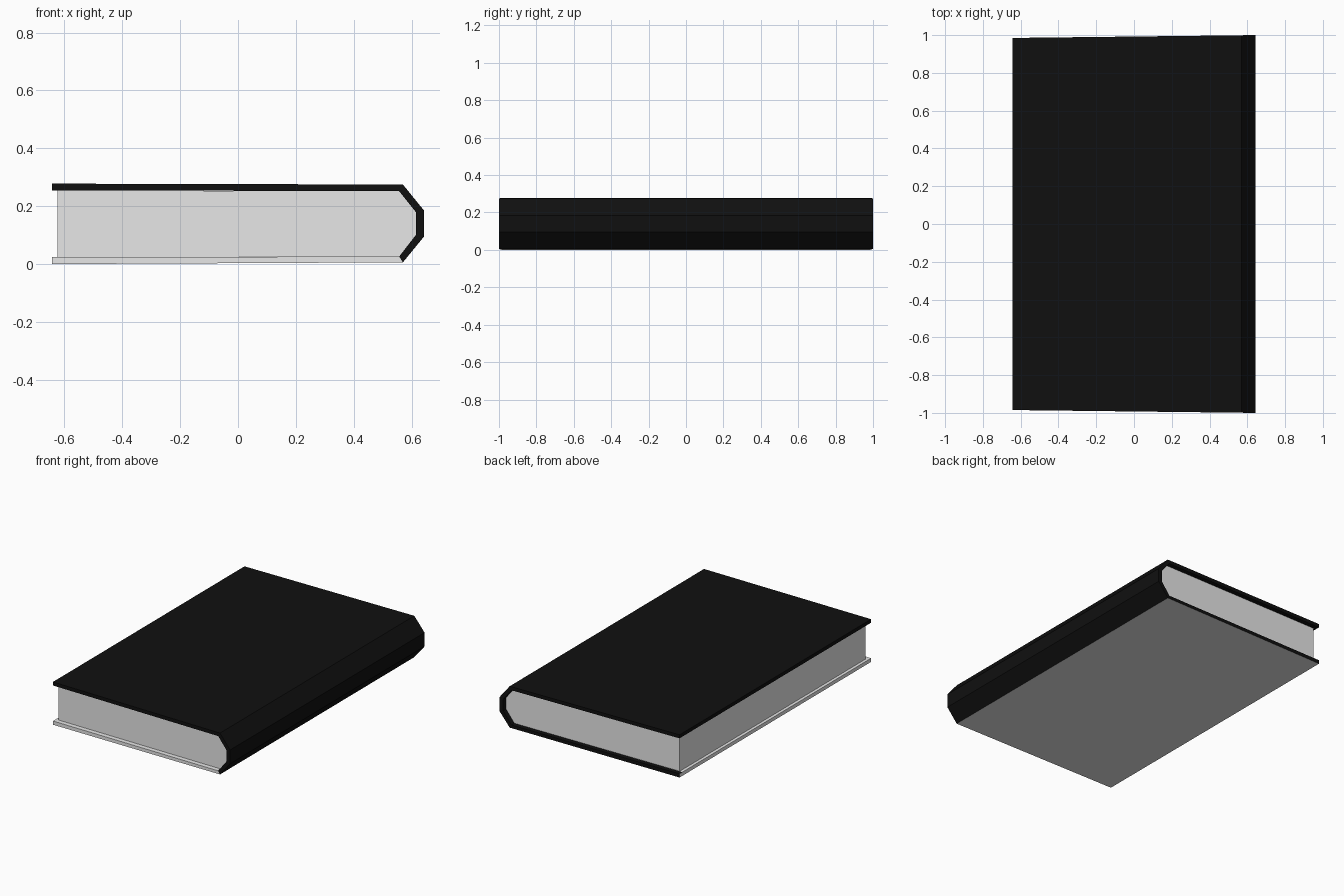
import bpy, bmesh

cube = bpy.data.objects.get("Cube")
if cube:
    bpy.data.objects.remove(cube, do_unlink=True)


def material(name, rgb):
    m = bpy.data.materials.new(name)
    m.use_nodes = True
    col = (*rgb, 1.0)
    m.diffuse_color = col
    m.node_tree.nodes["Principled BSDF"].inputs["Base Color"].default_value = col
    return m


BLACK = material("black_cover", (0.005, 0.005, 0.005))
GREY = material("light_grey_paper", (0.8, 0.8, 0.8))

HALF = 1.0          # half length of the covers
PAGE_HALF = 0.97    # half length of the page block


def flare(x):
    """The book is slightly longer at its spine than at its open edge."""
    return 0.9925 + 0.0117 * x


def prism(name, profile, half, mats, rule=None, cut=None):
    """Extrude an x-z profile along y, optionally splitting it at y = cut."""
    bm = bmesh.new()
    base = bm.faces.new([bm.verts.new((x, -half, z)) for x, z in profile])
    ext = bmesh.ops.extrude_face_region(bm, geom=[base])
    tip = [v for v in ext["geom"] if isinstance(v, bmesh.types.BMVert)]
    bmesh.ops.translate(bm, verts=tip, vec=(0, 2 * half, 0))
    if cut is not None:
        bmesh.ops.bisect_plane(bm, geom=bm.verts[:] + bm.edges[:] + bm.faces[:],
                               plane_co=(0, cut, 0), plane_no=(0, 1, 0))
    bmesh.ops.recalc_face_normals(bm, faces=bm.faces[:])
    if rule:
        for f in bm.faces:
            f.material_index = rule(f)
    for v in bm.verts:
        v.co.y *= flare(v.co.x)
    mesh = bpy.data.meshes.new(name)
    bm.to_mesh(mesh)
    bm.free()
    for m in mats:
        mesh.materials.append(m)
    obj = bpy.data.objects.new(name, mesh)
    bpy.context.collection.objects.link(obj)
    return obj


# Outer and inner outlines of the faceted spine, top to bottom
outer = [(0.57, 0.275), (0.643, 0.185), (0.643, 0.095), (0.57, 0.006)]
inner = [(0.557, 0.252), (0.616, 0.178), (0.616, 0.102), (0.557, 0.026)]

# Top cover and spine, one bent board
prism("top_cover_and_spine",
      [(-0.643, 0.278)] + outer + inner[::-1] + [(-0.643, 0.255)],
      HALF, [BLACK])


# Bottom cover: pale, with a black back edge and back ledge
def back_is_black(face):
    on_ledge = face.normal.z > 0.5 and face.calc_center_median().y > PAGE_HALF
    return 1 if face.normal.y > 0.5 or on_ledge else 0


prism("bottom_cover",
      [(-0.643, 0.0), outer[-1], inner[-1], (-0.643, 0.024)],
      HALF, [GREY, BLACK], back_is_black, PAGE_HALF)

# Page block, following the inside of the spine
prism("page_block",
      [(-0.624, 0.2545)] + inner + [(-0.624, 0.0245)],
      PAGE_HALF, [GREY])
